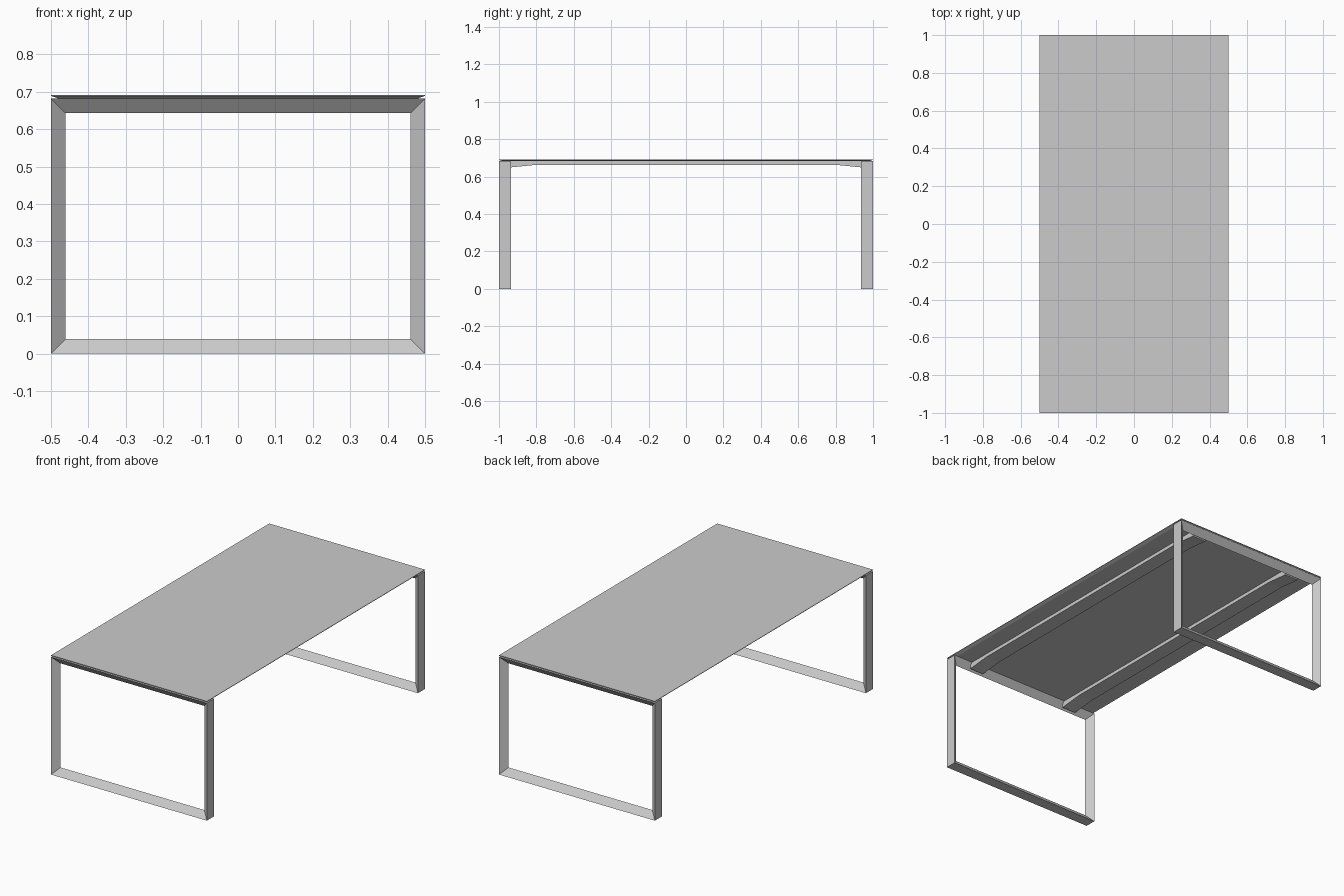
import bpy
import bmesh

old = bpy.data.objects.get("Cube")
if old:
    bpy.data.objects.remove(old, do_unlink=True)

# Single grey finish
grey = bpy.data.materials.new("light_grey")
COLOUR = (0.6, 0.6, 0.6, 1)
grey.use_nodes = True
grey.diffuse_color = COLOUR
grey.node_tree.nodes["Principled BSDF"].inputs["Base Color"].default_value = COLOUR


def loft(name, rings, closed=False):
    """Skin a list of equal-length point rings; cap the ends unless closed."""
    bm = bmesh.new()
    loops = [[bm.verts.new(p) for p in ring] for ring in rings]
    n = len(loops[0])
    pairs = list(zip(loops, loops[1:]))
    if closed:
        pairs.append((loops[-1], loops[0]))
    else:
        bm.faces.new(loops[0])
        bm.faces.new(loops[-1])
    for a, b in pairs:
        for i in range(n):
            j = (i + 1) % n
            bm.faces.new((a[i], a[j], b[j], b[i]))
    bmesh.ops.recalc_face_normals(bm, faces=bm.faces)
    mesh = bpy.data.meshes.new(name)
    bm.to_mesh(mesh)
    bm.free()
    mesh.materials.append(grey)
    obj = bpy.data.objects.new(name, mesh)
    bpy.context.collection.objects.link(obj)
    return obj


def rectangle(hx, hy, z):
    return [(-hx, -hy, z), (hx, -hy, z), (hx, hy, z), (-hx, hy, z)]


TOP, FRAME_TOP = 0.692, 0.682

# Thin top with an undercut edge
loft("table_top", [rectangle(0.48, 0.98, FRAME_TOP),
                   rectangle(0.5, 1.0, TOP - 0.003),
                   rectangle(0.5, 1.0, TOP)])


# Mitred leg frames of triangular section, with the ridge facing inwards
def frame_ring(inset, y):
    x, low, high = 0.5 - inset, inset, FRAME_TOP - inset
    return [(-x, y, low), (x, y, low), (x, y, high), (-x, y, high)]


for name, s in (("front_leg_frame", -1), ("back_leg_frame", 1)):
    loft(name, [frame_ring(0, s), frame_ring(0, s * 0.935),
                frame_ring(0.039, s * 0.9675)], closed=True)

# Long rails under the top, deeper towards the ends
RAIL = [(-0.95, 0.648), (-0.81, 0.662), (0.81, 0.662), (0.95, 0.648),
        (0.95, FRAME_TOP), (-0.95, FRAME_TOP)]
for name, s in (("left_rail", 1), ("right_rail", -1)):
    loft(name, [[(s * x, y, z) for y, z in RAIL] for x in (0.285, 0.375)])
